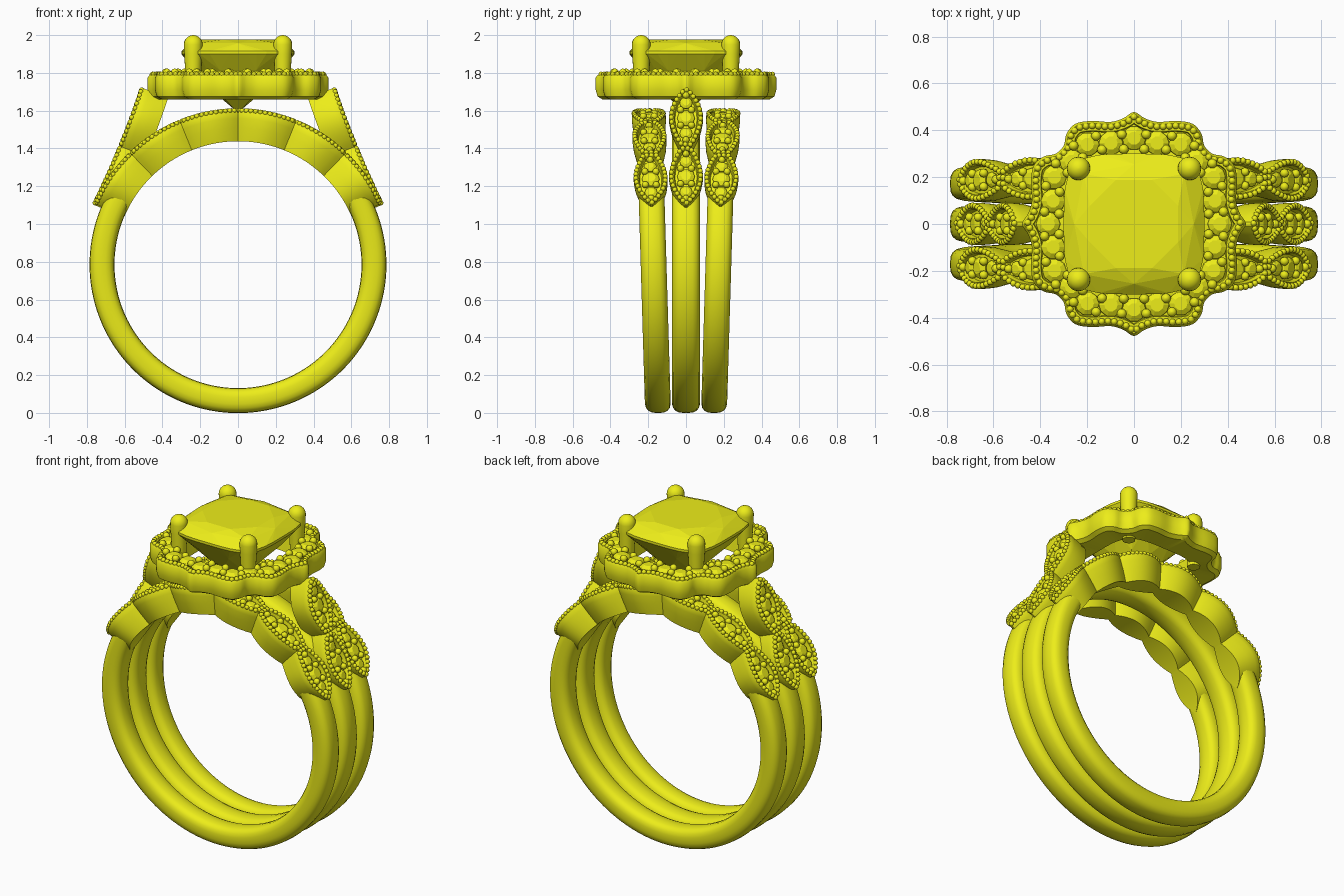
import bpy, bmesh
from math import sin, cos, pi, radians, atan2
from mathutils import Vector

if "Cube" in bpy.data.objects:
    bpy.data.objects.remove(bpy.data.objects["Cube"])

gold = bpy.data.materials.new("yellow_gold")
gold.diffuse_color = (0.85, 0.85, 0.01, 1)
gold.use_nodes = True
gold.node_tree.nodes["Principled BSDF"].inputs["Base Color"].default_value = gold.diffuse_color
CZ = 0.785  # centre height of the finger hole


def build(name, verts, faces, smooth=True, hull=False):
    me = bpy.data.meshes.new(name)
    me.from_pydata([tuple(v) for v in verts], [], faces)
    bm = bmesh.new()
    bm.from_mesh(me)
    if hull:
        bmesh.ops.convex_hull(bm, input=bm.verts[:])
    bmesh.ops.recalc_face_normals(bm, faces=bm.faces[:])
    bm.to_mesh(me)
    bm.free()
    me.materials.append(gold)
    ob = bpy.data.objects.new(name, me)
    bpy.context.collection.objects.link(ob)
    if smooth:
        bpy.ops.object.select_all(action='DESELECT')
        ob.select_set(True)
        bpy.context.view_layer.objects.active = ob
        bpy.ops.object.shade_smooth_by_angle(angle=radians(38))
    return ob


def lathe(profile, n, closed_ends=True):
    """Rings of n points from (radius, z) pairs, capped at both ends."""
    vs = [(r * cos(2 * pi * i / n), r * sin(2 * pi * i / n), z) for r, z in profile for i in range(n)]
    fs = [(k * n + i, k * n + (i + 1) % n, (k + 1) * n + (i + 1) % n, (k + 1) * n + i)
          for k in range(len(profile) - 1) for i in range(n)]
    top = (len(profile) - 1) * n
    return vs, fs + [tuple(range(n))[::-1], tuple(range(top, top + n))]


BEAD = lathe([(max(sin(a), 0.03), -cos(a)) for a in [pi * k / 6 for k in range(7)]], 10)
STONE = lathe([(0.8, -0.5), (1, 0), (0.93, 0.12), (0.55, 0.36)], 10)


def scatter(name, items, shape, smooth):
    """Copies of a shape at (position, normal, size)."""
    vs, fs = [], []
    for p, nrm, r in items:
        q = nrm.to_track_quat('Z', 'Y')
        o = len(vs)
        vs += [p + q @ (Vector(v) * r) for v in shape[0]]
        fs += [tuple(i + o for i in f) for f in shape[1]]
    build(name, vs, fs, smooth)


def spaced(loop, step):
    """Evenly spaced points on a closed loop."""
    n = len(loop)
    seg = [(loop[(i + 1) % n] - loop[i]).length for i in range(n)]
    count = round(sum(seg) / step)
    gap, out, i, acc = sum(seg) / count, [], 0, 0.0
    for k in range(count):
        while acc + seg[i] < k * gap and i < n - 1:
            acc += seg[i]
            i += 1
        out.append(loop[i].lerp(loop[(i + 1) % n], (k * gap - acc) / max(seg[i], 1e-6)))
    return out


# Plain shanks: rounded section swept around the finger
def shank(name, sy, a0, a1, closed):
    n, m = 96, 18
    vs, fs = [], []
    for i in range(n if closed else n + 1):
        a = radians(a0 + (a1 - a0) * i / n)
        for j in range(m):
            b = 2 * pi * j / m
            c, s = cos(b), sin(b)
            r = 0.72 + 0.066 * abs(c) ** 0.75 * (1 if c > 0 else -1)
            w = (0.069 if sy else 0.075) * abs(s) ** 0.7 * (1 if s > 0 else -1)
            z = CZ + r * sin(a)
            vs.append((r * cos(a), sy * (0.148 + 0.03 * z) + w, z))
    rows = len(vs) // m
    for i in range(n):
        k = (i + 1) % rows
        fs += [(i * m + j, i * m + (j + 1) % m, k * m + (j + 1) % m, k * m + j) for j in range(m)]
    if not closed:
        fs += [tuple(range(m)), tuple(range((rows - 1) * m, rows * m))]
    build(name, vs, fs)


shank("centre_shank", 0, 0, 360, True)
shank("front_shank", -1, 147, 393, False)
shank("back_shank", 1, 147, 393, False)


# Paths that the leaves follow: (along, across, height) to space
def side_path(sy):
    def f(t, v, h):
        a, r = radians(t), 0.813 + h
        z = CZ + r * sin(a)
        return Vector((r * cos(a), sy * (0.15 + 0.03 * z) + v, z))
    return f


def arm_path(sx):
    def f(t, v, h):
        x = 0.76 - 0.255 * t - 0.05 * t * (1 - t) + 0.927 * h
        return Vector((sx * x, v, 1.1 + 0.62 * t + 0.375 * h))
    return f


# Leaf: tapered block with a raised rim, sunken floor, stones and beads
def leaf(path, t0, t1, e0, e1, depth, data):
    vs, fs, beads, stones = data
    n = 14

    def pt(s, side, ks, kv, h):
        e = e0 + (e1 - e0) * s
        w = 0.09 * (max(sin(pi * s), 0) ** 0.85 * (1 - e) + e)
        return path(t0 + (t1 - t0) * (0.5 + (s - 0.5) * ks), side * w * kv, h)

    def ring(ks, kv, h):
        return [pt(i / n, 1, ks, kv, h) for i in range(n + 1)] + \
               [pt(i / n, -1, ks, kv, h) for i in range(n, -1, -1)]
    layers = [(1, .78, -depth), (1, .95, -.09), (1, 1, -.04), (1, 1, -.01),
              (.97, .94, 0), (.86, .7, 0), (.82, .64, -.025)]
    o, m = len(vs), 2 * n + 2
    for la in layers:
        vs += ring(*la)
    for k in range(len(layers) - 1):
        fs += [(o + k * m + i, o + k * m + (i + 1) % m, o + (k + 1) * m + (i + 1) % m, o + (k + 1) * m + i)
               for i in range(m)]
    for b in (o, o + (len(layers) - 1) * m):
        fs += [(b + i, b + i + 1, b + m - 2 - i, b + m - 1 - i) for i in range(n)]

    def nrm(s):
        return (pt(s, 0, 1, 1, .01) - pt(s, 0, 1, 1, 0)).normalized()
    beads += [(p, Vector((0, 0, 1)), 0.0135) for p in spaced(ring(.93, .87, 0.002), 0.026)]
    for s, r in ((.24, .034), (.5, .047), (.76, .034)):
        stones.append((pt(s, 0, 1, 1, -.014), nrm(s), r))
    for s, k in ((.37, .34), (.63, .34), (.12, 0), (.88, 0)):
        for side in ((1, -1) if k else (0,)):
            beads.append((pt(s, side, 1, k, -.004), nrm(s), 0.019))


def leaf_group(name, specs):
    data = ([], [], [], [])
    for sp in specs:
        leaf(*sp, data)
    build(name + "_leaves", data[0], data[1])
    scatter(name + "_leaf_beads", data[2], BEAD, True)
    scatter(name + "_leaf_stones", data[3], STONE, False)


cuts = [23, 46, 68, 90, 112, 134, 157]
for label, sy in (("front", -1), ("back", 1)):
    leaf_group(label, [(side_path(sy), cuts[i], cuts[i + 1], .05 if i == 0 else .42,
                        .05 if i == 5 else .42, .16) for i in range(6)])
leaf_group("shoulder", [(arm_path(sx), t, t + .5, a, b, .145) for sx in (-1, 1)
                        for t, a, b in ((0, .05, .3), (.5, .3, .1))])

# Halo outline: one eighth mirrored over the diagonal, then turned four times
eighth = [(0, .478), (.045, .452), (.1, .436), (.18, .44), (.25, .428), (.288, .385), (.3, .335)]
quad = eighth + [(y, x) for x, y in eighth[:0:-1]]
ctrl = []
for k in range(4):
    c, s = round(cos(k * pi / 2)), round(sin(k * pi / 2))
    ctrl += [Vector((x * c + y * s, y * c - x * s, 0)) for x, y in quad]
outline, N = [], len(ctrl)
for i in range(N):
    a, b, c, d = (ctrl[(i + k) % N] for k in (-1, 0, 1, 2))
    for t in (0, .25, .5, .75):
        outline.append(.5 * (2 * b + (c - a) * t + (2 * a - 5 * b + 4 * c - d) * t * t
                             + (3 * b - a - 3 * c + d) * t ** 3))
M = len(outline)


def inset(dist, z):
    out = []
    for i, p in enumerate(outline):
        t = (outline[(i + 1) % M] - outline[i - 1]).normalized()
        out.append(p + Vector((t.y, -t.x, 0)) * dist + Vector((0, 0, z)))
    return out


def cushion(a, ang, z, n=4.0):
    r = a / (abs(cos(ang)) ** n + abs(sin(ang)) ** n) ** (1 / n)
    return Vector((r * cos(ang), r * sin(ang), z))


def hole(a, z):
    return [cushion(a, atan2(p.y, p.x), z) for p in outline]


# Halo tray
rings = [inset(.035, 1.66), inset(.01, 1.675), inset(0, 1.71), inset(0, 1.775), inset(.01, 1.79),
         inset(.042, 1.79), inset(.046, 1.772), hole(.285, 1.785), hole(.265, 1.68)]
K = len(rings)
build("halo_tray", [p for r in rings for p in r],
      [(k * M + i, k * M + (i + 1) % M, (k + 1) % K * M + (i + 1) % M, (k + 1) % K * M + i)
       for k in range(K) for i in range(M)])

# Halo beads and stones
up = Vector((0, 0, 1))
beads = [(p, up, 0.0145) for p in spaced(inset(.021, 1.792), 0.027)]
mid = [a.lerp(b, .5) for a, b in zip(inset(.04, 1.79), hole(.295, 1.79))]
spots = spaced(mid, 0.049)
spots = spaced(mid, 0.049 * len(spots) / 48)
stones = []
for i, p in enumerate(spots):
    if i % 2 == 0:
        stones.append((p, up, 0.052))
    else:
        d = Vector((p.x, p.y, 0)).normalized()
        beads += [(p + d * k + up * .012, up, 0.021) for k in (-.032, .032)]
scatter("halo_beads", beads, BEAD, True)
scatter("halo_stones", stones, STONE, False)

# Centre gem: faceted cushion as a hull of staggered rings
gem = [(0, 0, 1.59)]
for a, z, n, off in ((.19, 1.977, 8, .5), (.255, 1.957, 8, 0), (.3, 1.915, 40, 0), (.3, 1.9, 40, 0),
                     (.235, 1.815, 8, .5), (.13, 1.70, 8, 0)):
    gem += [cushion(a, 2 * pi * (i + off) / n, z) for i in range(n)]
build("centre_gem", gem, [], False, True)

# Four prongs with domed tips
prong = [(.036, 1.66), (.042, 1.8), (.048, 1.9), (.05, 1.95)] + \
        [(.05 * max(cos(a), .05), 1.95 + .05 * sin(a)) for a in [pi / 2 * k / 5 for k in range(1, 6)]]
pv, pf = lathe(prong, 20)
for i, (sx, sy) in enumerate(((1, 1), (-1, 1), (-1, -1), (1, -1))):
    build(f"prong_{i + 1}", [(x + sx * .237, y + sy * .237, z) for x, y, z in pv], pf)
